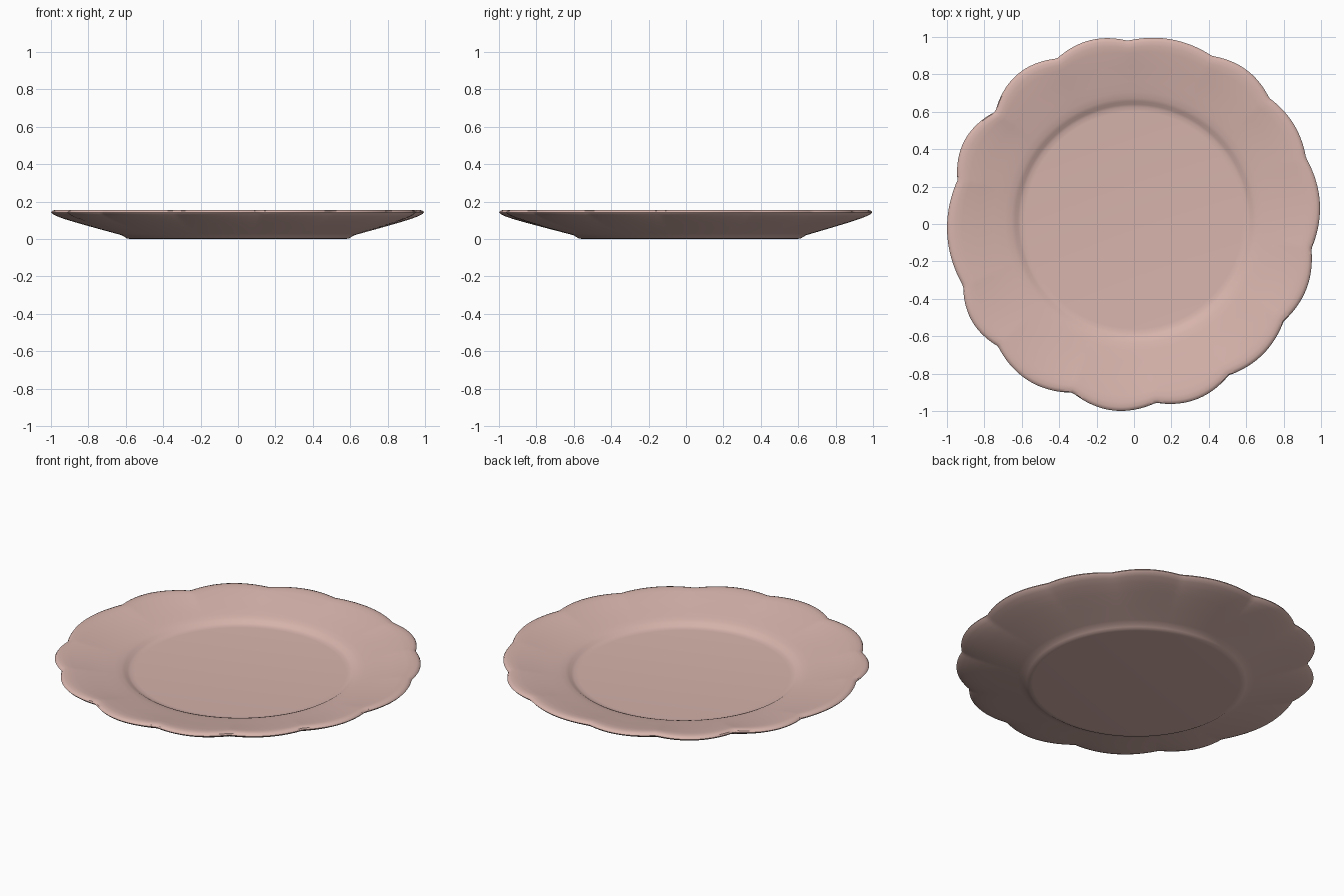
import bpy, bmesh, math

if "Cube" in bpy.data.objects:
    bpy.data.objects.remove(bpy.data.objects["Cube"])

# Scalloped rim: (notch angle in degrees, notch radius, radius of the lobe that follows)
LOBES = [(-8, .957, 1.0), (21, .985, 1.007), (43, .988, 1.02), (65, .99, 1.007),
         (92, .98, 1.01), (115, .975, 1.014), (141, .953, 1.01), (166, .972, 1.0),
         (200, .971, 1.01), (222, .977, 1.01), (250, .959, 1.003), (277, .962, .995),
         (302, .954, .98), (327, .954, .985)]


def rim_radius(deg):
    deg = (deg + 8) % 360 - 8
    for i, (a, r, lobe) in enumerate(LOBES):
        b, r2, _ = LOBES[(i + 1) % len(LOBES)]
        b = b if b > a else b + 360
        if a <= deg < b:
            t = (deg - a) / (b - a)
            base = r + (r2 - r) * t
            return base + (lobe - (r + r2) / 2) * math.sin(math.pi * t) ** 0.9
    return 1.0


# Cross-section (radius, height) from the underside, round the rim, to the floor
PROFILE = [(.57, 0), (.592, .002), (.605, .010), (.622, .020), (.65, .028), (.76, .058),
           (.86, .086), (.93, .107), (.97, .122), (.992, .133), (1.0, .142), (.995, .150),
           (.98, .155), (.955, .155), (.92, .150), (.84, .134), (.75, .117), (.69, .106),
           (.655, .098), (.635, .090), (.62, .080), (.605, .074), (.58, .072)]
N = 336

clay = bpy.data.materials.new("dusty pink glaze")
clay.diffuse_color = (.68, .456, .413, 1)
clay.use_nodes = True
clay.node_tree.nodes["Principled BSDF"].inputs["Base Color"].default_value = clay.diffuse_color

bm = bmesh.new()
rings = []
for r, z in PROFILE:
    ring = []
    k = min(max((r - .68) / .3, 0), 1) ** 1.5       # scallops fade in towards the rim
    off = .02 * (1 - min(max((r - .62) / .36, 0), 1))  # the well sits slightly to the back
    for j in range(N):
        a = 2 * math.pi * j / N
        rr = r * (1 + k * (rim_radius(math.degrees(a)) - 1))
        ring.append(bm.verts.new((rr * math.cos(a), rr * math.sin(a) + off, z)))
    rings.append(ring)
for lo, hi in zip(rings, rings[1:]):
    for j in range(N):
        bm.faces.new((lo[j], lo[(j + 1) % N], hi[(j + 1) % N], hi[j]))
# Flat underside and flat floor
bm.faces.new(rings[0][::-1])
bm.faces.new(rings[-1])
bmesh.ops.recalc_face_normals(bm, faces=bm.faces)

mesh = bpy.data.meshes.new("plate")
bm.to_mesh(mesh)
bm.free()
mesh.materials.append(clay)
plate = bpy.data.objects.new("plate", mesh)
bpy.context.collection.objects.link(plate)
bpy.context.view_layer.objects.active = plate
plate.select_set(True)
bpy.ops.object.shade_smooth_by_angle(angle=math.radians(40))
